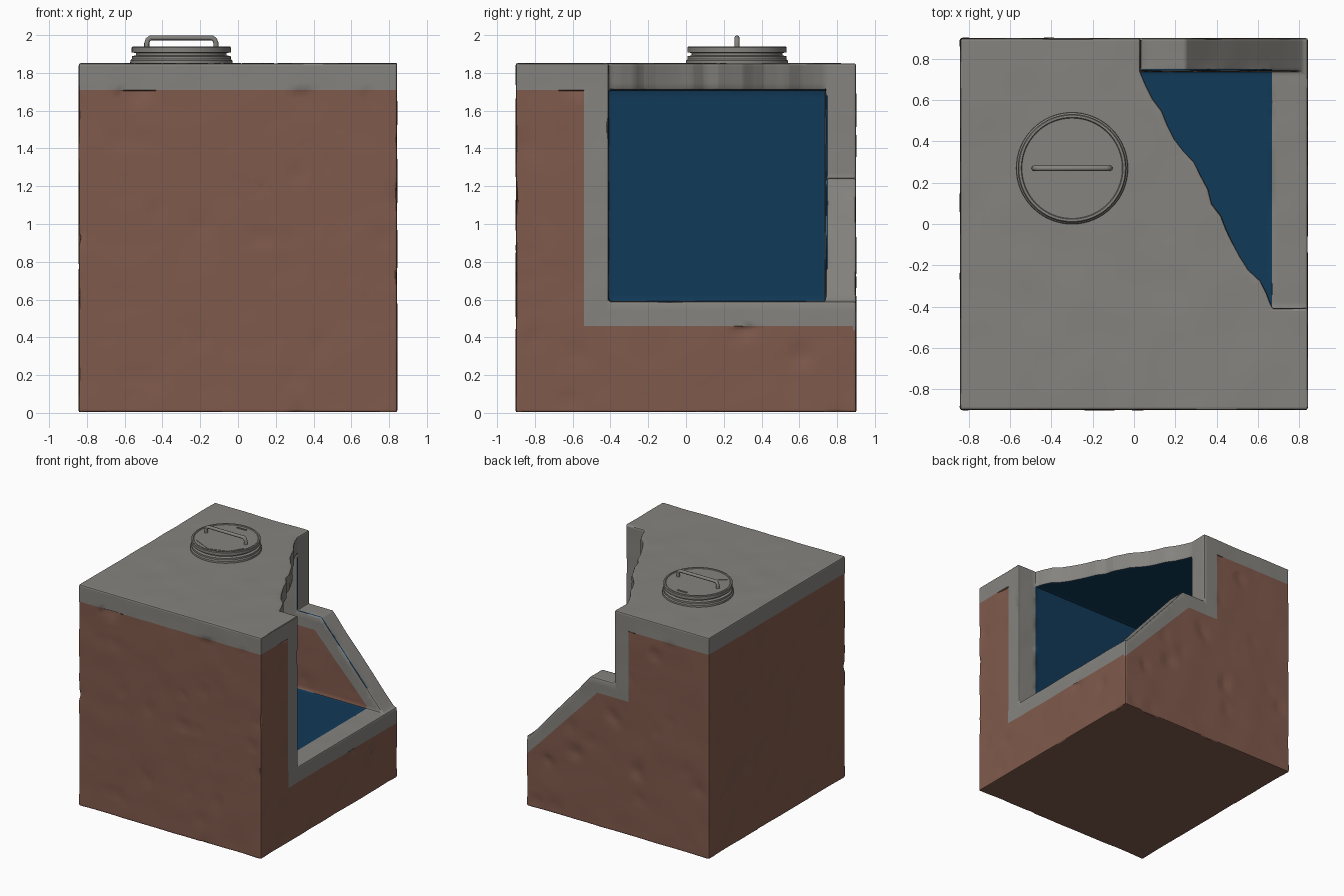
import bpy, bmesh, math, random
from mathutils import Vector, noise

if "Cube" in bpy.data.objects:
    bpy.data.objects.remove(bpy.data.objects["Cube"])

random.seed(4)


def material(name, rgb):
    m = bpy.data.materials.new(name)
    m.diffuse_color = (*rgb, 1)
    m.use_nodes = True
    m.node_tree.nodes["Principled BSDF"].inputs["Base Color"].default_value = m.diffuse_color
    return m


CONCRETE = material("concrete grey", (0.235, 0.228, 0.21))
EARTH = material("earth brown", (0.216, 0.102, 0.073))
LINING = material("lining blue", (0.0056, 0.042, 0.098))


def add_object(name, bm, mats):
    me = bpy.data.meshes.new(name)
    bmesh.ops.recalc_face_normals(bm, faces=bm.faces)
    bm.to_mesh(me)
    bm.free()
    for m in mats:
        me.materials.append(m)
    ob = bpy.data.objects.new(name, me)
    bpy.context.collection.objects.link(ob)
    return ob


def prism(name, points, direction, mats=()):
    """Extrude a closed outline of 3D points."""
    bm = bmesh.new()
    face = bm.faces.new([bm.verts.new(p) for p in points])
    ext = bmesh.ops.extrude_face_region(bm, geom=[face])
    bmesh.ops.translate(bm, vec=direction,
                        verts=[g for g in ext["geom"] if isinstance(g, bmesh.types.BMVert)])
    return add_object(name, bm, mats)


def rect(x0, x1, y0, y1, z):
    return [(x0, y0, z), (x1, y0, z), (x1, y1, z), (x0, y1, z)]


def smooth(ob, angle=35):
    bpy.ops.object.select_all(action='DESELECT')
    ob.select_set(True)
    bpy.context.view_layer.objects.active = ob
    bpy.ops.object.shade_smooth_by_angle(angle=math.radians(angle))


# Solid block and the cutters that open it
raw = prism("raw_block", rect(-.842, .842, -.9, .9, .004), (0, 0, 1.846))
room = prism("room_cutter", rect(-.67, 1, -.41, .74, .59), (0, 0, 1.12))
notch = prism("back_wall_cutter",
              [(x, .6, z) for x, z in [(.03, 1.68), (.03, 1.24), (.25, 1.24),
                                       (.82, .59), (1, .59), (1, 1.68)]], (0, .5, 0))

# Torn edge of the roof slab, running diagonally
tear = [(.03, 1.1, 1.6), (.03, .74, 1.6)]
for i in range(1, 18):
    t = i / 18
    j = random.uniform(-.016, .016)
    tear.append((.03 + .64 * t + j, .74 - 1.15 * t + j * .5, 1.6))
tear += [(.67, -.41, 1.6), (1, -.41, 1.6), (1, 1.1, 1.6)]
roof = prism("roof_cutter", tear, (0, 0, .5))

for cutter in (room, notch, roof):
    cutter.hide_render = True
    cutter.hide_viewport = True
    mod = raw.modifiers.new("cut", 'BOOLEAN')
    mod.object = cutter
    mod.solver = 'EXACT'
bev = raw.modifiers.new("soft_edges", 'BEVEL')
bev.width = .012
bev.segments = 2
bev.limit_method = 'ANGLE'
bpy.context.view_layer.update()
baked = bpy.data.meshes.new_from_object(
    raw.evaluated_get(bpy.context.evaluated_depsgraph_get()))

# Slice along colour borders, then into a fine grid for surface wear
bm = bmesh.new()
bm.from_mesh(baked)


def slice_at(co, no):
    bmesh.ops.bisect_plane(bm, geom=bm.verts[:] + bm.edges[:] + bm.faces[:],
                           dist=1e-4, plane_co=co, plane_no=no)


for axis, values in enumerate([(.67, -.1), (-.54,), (1.71, 1.12, .46)]):
    for v in values:
        no = Vector((0, 0, 0))
        no[axis] = 1
        slice_at(no * v, no)
slice_at((.19, 0, 1.12), (1.05, 0, 1))
for axis, lo, hi in ((0, -.83, .83), (1, -.885, .885), (2, .02, 1.835)):
    n = 42
    for k in range(n + 1):
        no = Vector((0, 0, 0))
        no[axis] = 1
        slice_at(no * (lo + (hi - lo) * k / n), no)


def back_is_earth(c):
    return c.z < 1.71 and (c.x < -.1 or c.z < min(1.12, 1.12 - 1.05 * (c.x - .19)))


def colour(c, n):
    """0 concrete, 1 earth, 2 lining"""
    if -.68 < c.x < .67 and -.42 < c.y < .75 and .58 < c.z < 1.715:
        if c.y > .732 and abs(n.y) > .5:
            return int(back_is_earth(c))
        return 2
    if c.z < .02:
        return 1
    if c.y > .885:
        return int(back_is_earth(c))
    if c.z < 1.71 and (c.y < -.885 or c.x < -.828):
        return 1
    if c.x > .828:
        return int(c.z < .46 or (c.y < -.54 and c.z < 1.71))
    return 0


bm.normal_update()
for f in bm.faces:
    f.material_index = colour(f.calc_center_median(), f.normal)

# Gentle unevenness, with small dents in the earth
moves = []
for v in bm.verts:
    kinds = {f.material_index for f in v.link_faces}
    if 2 in kinds or v.co.z < .006:
        continue
    d = .004 * noise.noise(v.co * 5)
    if kinds == {1}:
        d -= .05 * max(0, noise.noise(v.co * 8 + Vector((3, 7, 1))) - .42)
    moves.append((v, v.normal * d))
for v, m in moves:
    v.co += m

tank = add_object("cutaway_tank_block", bm, (CONCRETE, EARTH, LINING))
smooth(tank)
bpy.data.objects.remove(raw)

# Round access cover, turned from a profile
CX, CY = -.3, .27
profile = [(0, 1.835), (.272, 1.835), (.27, 1.865), (.262, 1.873), (.262, 1.888),
           (.24, 1.893), (.24, 1.905), (.263, 1.909), (.263, 1.934), (.258, 1.94),
           (.247, 1.94), (.243, 1.934), (0, 1.934)]
bm = bmesh.new()
vs = [bm.verts.new((CX + r, CY, z)) for r, z in profile]
es = [bm.edges.new(p) for p in zip(vs, vs[1:])]
bmesh.ops.spin(bm, geom=vs + es, cent=(CX, CY, 0), axis=(0, 0, 1),
               angle=math.tau, steps=64, use_duplicate=False)
bmesh.ops.remove_doubles(bm, verts=bm.verts, dist=1e-4)
cover = add_object("access_cover", bm, (CONCRETE,))
smooth(cover)

# Bent bar handle
cu = bpy.data.curves.new("cover_handle", 'CURVE')
cu.dimensions = '3D'
cu.bevel_depth = .0135
cu.bevel_resolution = 3
cu.use_fill_caps = True
half = [(.183, 1.925), (.183, 1.958), (.177, 1.975), (.163, 1.9855)]
path = [(-x, z) for x, z in half] + [(x, z) for x, z in reversed(half)]
sp = cu.splines.new('POLY')
sp.points.add(len(path) - 1)
for p, (x, z) in zip(sp.points, path):
    p.co = (CX + x, CY, z, 1)
sp.use_smooth = True
cu.materials.append(CONCRETE)
bpy.context.collection.objects.link(bpy.data.objects.new("cover_handle", cu))

# Small raised latch and worn patch on the cover
prism("cover_latch", rect(-.34, -.255, .468, .482, 1.93), (0, 0, .009), (CONCRETE,))
prism("cover_patch", [(-.46, .11, 1.93), (-.3, .035, 1.93), (-.15, .085, 1.93),
                      (-.08, .195, 1.93), (-.38, .17, 1.93)], (0, 0, .007), (CONCRETE,))
